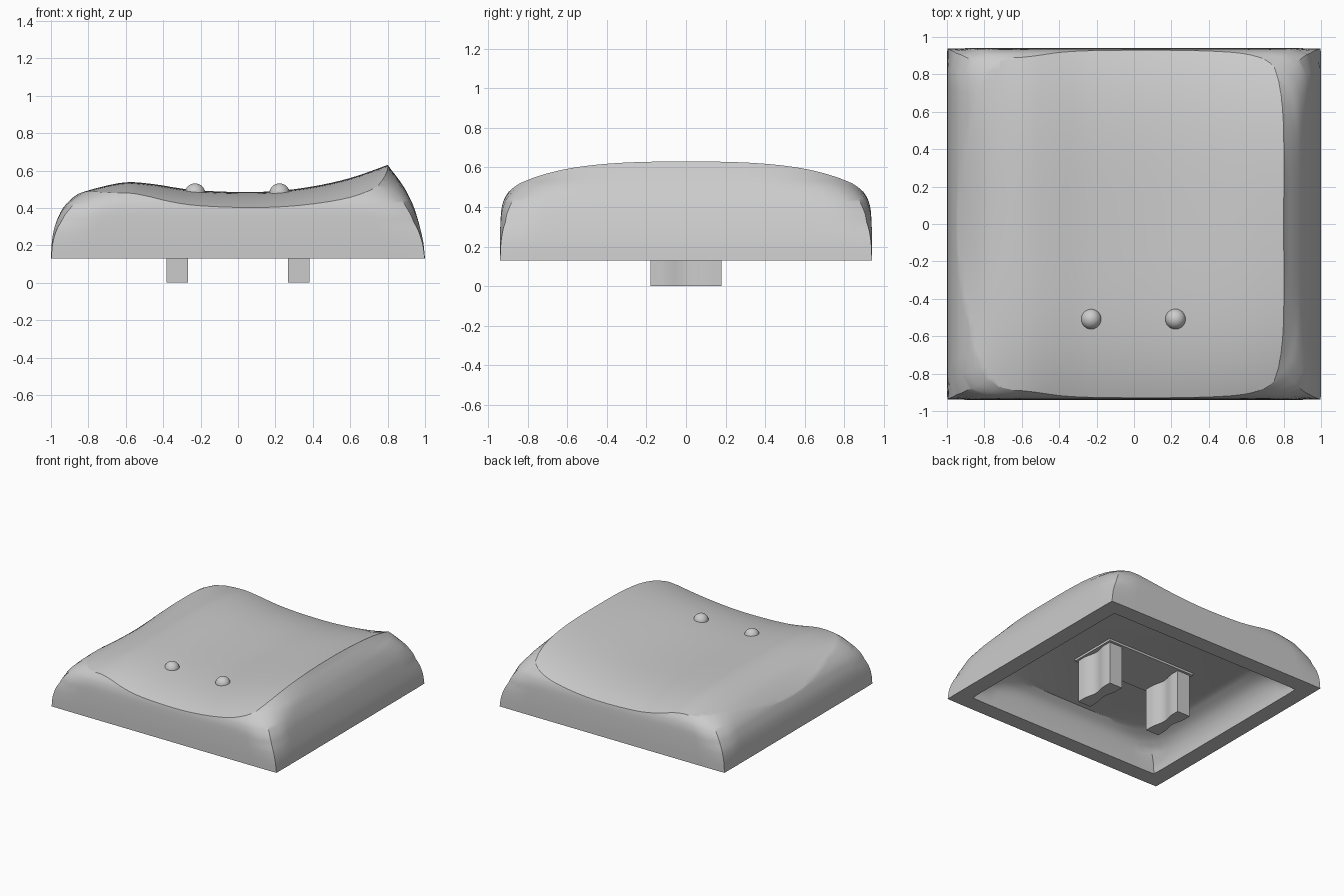
import bpy, bmesh, math
from mathutils import Vector, Matrix

default = bpy.data.objects.get("Cube")
if default:
    bpy.data.objects.remove(default, do_unlink=True)

grey = bpy.data.materials.new("light grey plastic")
grey.use_nodes = True
colour = (0.6, 0.6, 0.6, 1)
grey.diffuse_color = colour
grey.node_tree.nodes["Principled BSDF"].inputs["Base Color"].default_value = colour


def finish(name, bm):
    """Turn a bmesh into a named, coloured object."""
    bmesh.ops.recalc_face_normals(bm, faces=bm.faces)
    mesh = bpy.data.meshes.new(name)
    bm.to_mesh(mesh)
    bm.free()
    mesh.materials.append(grey)
    obj = bpy.data.objects.new(name, mesh)
    bpy.context.collection.objects.link(obj)
    return obj


def activate(obj):
    bpy.ops.object.select_all(action='DESELECT')
    obj.select_set(True)
    bpy.context.view_layer.objects.active = obj


def smooth(obj, angle=30):
    activate(obj)
    bpy.ops.object.shade_smooth_by_angle(angle=math.radians(angle))


def spline(points, steps):
    """Catmull-Rom curve through points of any dimension."""
    p = [Vector(q) for q in points]
    p = [2 * p[0] - p[1]] + p + [2 * p[-1] - p[-2]]
    out = []
    for a, b, c, d in zip(p, p[1:], p[2:], p[3:]):
        for i in range(steps):
            t = i / steps
            out.append(0.5 * (2 * b + (c - a) * t + (2 * a - 5 * b + 4 * c - d) * t**2
                              + (3 * b - a - 3 * c + d) * t**3))
    return out + [p[-2]]


def loft(name, rings, count=96):
    """Stack squarish superellipse rings: z, left, right, depth, squareness."""
    bm = bmesh.new()
    loops = []
    for z, left, right, depth, n in rings:
        loop = []
        for i in range(count):
            a = math.tau * i / count
            c, s = math.cos(a), math.sin(a)
            r = (abs(c)**n + abs(s)**n) ** (-1 / n)
            x = (right - left) / 2 + (right + left) / 2 * r * c
            loop.append(bm.verts.new((x, depth * r * s, z)))
        loops.append(loop)
    for low, high in zip(loops, loops[1:]):
        for i in range(count):
            j = (i + 1) % count
            bm.faces.new((low[i], low[j], high[j], high[i]))
    bm.faces.new(loops[0][::-1])
    bm.faces.new(loops[-1])
    return finish(name, bm)


def carve(obj, cutter, operation):
    mod = obj.modifiers.new("carve", 'BOOLEAN')
    mod.operation, mod.object, mod.solver = operation, cutter, 'EXACT'
    activate(obj)
    bpy.ops.object.modifier_apply(modifier=mod.name)
    bpy.data.objects.remove(cutter, do_unlink=True)


# Curved outer walls, sharp cornered at the rim and rounder higher up
walls = [(.13, 1, 1, .94, 400), (.22, .995, .99, .94, 120), (.3, .98, .972, .938, 36),
         (.36, .957, .955, .935, 22), (.4, .935, .942, .93, 16), (.44, .9, .925, .918, 13),
         (.48, .85, .905, .895, 10), (.51, .79, .888, .88, 8), (.54, .69, .868, .87, 6),
         (.57, .6, .846, .86, 5), (.6, .5, .822, .845, 4.5), (.63, .4, .8, .83, 4),
         (.72, .3, .73, .78, 4)]
cap = loft("cap_shell", spline(walls, 3))


def crown(x, y, z):
    """Bend the centre profile: drop front and back, scoop the right-hand side."""
    t = max(0, -x - .6) / .37
    rolled = (.11 - .1 * max(0, -x - .4)) * y**4
    ridge = .06 * (max(0, x) / .8) ** 2 * y * y
    return z + .17 * t * t * y * y - rolled - ridge


# Dished top surface
profile = [(-1.1, .22), (-.97, .36), (-.85, .455), (-.75, .505), (-.6, .537), (-.45, .527),
           (-.25, .497), (0, .485), (.2, .49), (.4, .515), (.6, .56), (.8, .63), (.95, .69),
           (1.1, .76)]
bm = bmesh.new()
rows = 40
columns = []
for x, z in spline(profile, 4):
    ys = [-1.1 + 2.2 * j / rows for j in range(rows + 1)]
    columns.append([bm.verts.new((x, y, crown(x, y, z))) for y in ys])
for a, b in zip(columns, columns[1:]):
    for j in range(rows):
        bm.faces.new((a[j], b[j], b[j + 1], a[j + 1]))
base = bmesh.ops.extrude_face_region(bm, geom=bm.faces[:])
for v in base["geom"]:
    if isinstance(v, bmesh.types.BMVert):
        v.co.z = -.2
carve(cap, finish("top_cutter", bm), 'INTERSECT')

# Hollow underside with rounded walls and a broad ceiling
hollow = [(.08, .87, .87, .81, 200), (.13, .87, .87, .81, 200), (.2, .86, .86, .8, 40),
          (.27, .83, .83, .78, 14), (.32, .78, .79, .75, 8), (.362, .69, .73, .7, 5)]
carve(cap, loft("hollow_cutter", spline(hollow, 3)), 'DIFFERENCE')
smooth(cap)

# Shallow mounting pad under the ceiling
bm = bmesh.new()
bmesh.ops.create_cube(bm, size=1, matrix=Matrix.Translation((0, 0, .37))
                      @ Matrix.Diagonal((.8, .4, .05, 1)))
finish("mounting_pad", bm)

# Two stems with hollowed long sides
for side, x in (("left", .325), ("right", -.325)):
    bm = bmesh.new()
    edge = []
    for j in range(17):
        y = -.18 + .36 * j / 16
        dent = .02 * math.cos(min(abs(y) / .12, 1) * math.pi / 2) ** 2
        edge.append((.058 - dent, y))
    outline = edge + [(-w, y) for w, y in reversed(edge)]
    face = bm.faces.new([bm.verts.new((x + w, y, 0)) for w, y in outline])
    top = bmesh.ops.extrude_face_region(bm, geom=[face])
    for v in top["geom"]:
        if isinstance(v, bmesh.types.BMVert):
            v.co.z = .38
    smooth(finish(side + "_stem", bm))

# Pair of homing bumps near the front
for side, x in (("left", .222), ("right", -.23)):
    bm = bmesh.new()
    bmesh.ops.create_uvsphere(bm, u_segments=24, v_segments=16, radius=.055,
                              matrix=Matrix.Translation((x, -.508, .476)))
    smooth(finish(side + "_bump", bm))
